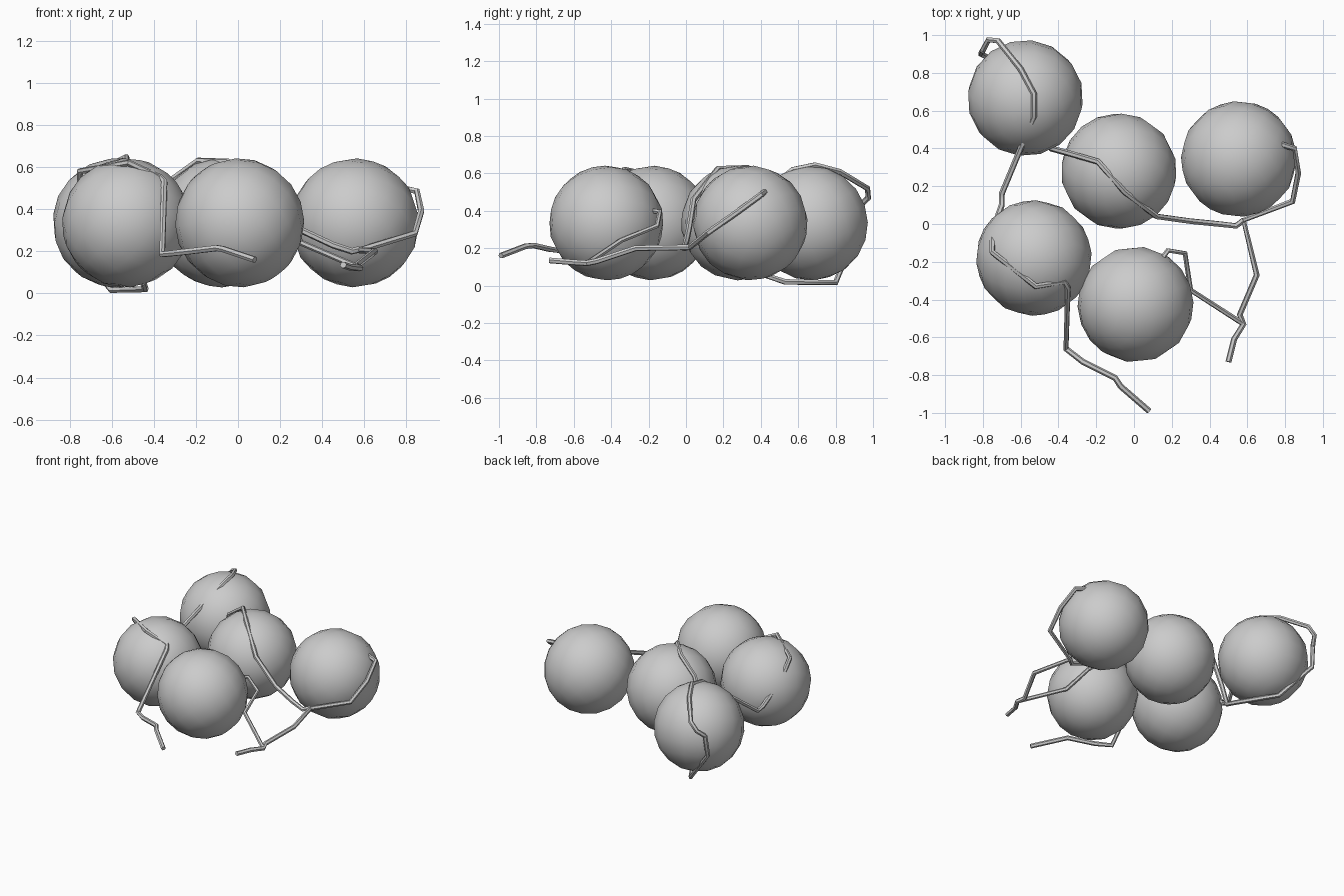
import bpy
import math

cube = bpy.data.objects.get("Cube")
if cube:
    bpy.data.objects.remove(cube, do_unlink=True)

# One plain grey for everything
grey = bpy.data.materials.new("plain_grey")
grey.use_nodes = True
colour = (0.6, 0.6, 0.6, 1)
grey.diffuse_color = colour
grey.node_tree.nodes["Principled BSDF"].inputs["Base Color"].default_value = colour


def ball(name, x, y, tilt, turn):
    """Low-poly smooth ball resting just above the ground."""
    bpy.ops.mesh.primitive_uv_sphere_add(
        segments=16, ring_count=10, radius=0.307, location=(x, y, 0.335),
        rotation=(math.radians(tilt), 0, math.radians(turn)))
    obj = bpy.context.object
    obj.name = name
    obj.data.materials.append(grey)
    bpy.ops.object.shade_smooth()


def wire(name, points, radius=0.016):
    """Bent round wire through the given points."""
    curve = bpy.data.curves.new(name, "CURVE")
    curve.dimensions = "3D"
    curve.bevel_depth = radius
    curve.bevel_resolution = 1
    curve.use_fill_caps = True
    spline = curve.splines.new("POLY")
    spline.points.add(len(points) - 1)
    for p, co in zip(spline.points, points):
        p.co = (*co, 1)
    obj = bpy.data.objects.new(name, curve)
    bpy.context.collection.objects.link(obj)
    bpy.ops.object.select_all(action="DESELECT")
    obj.select_set(True)
    bpy.context.view_layer.objects.active = obj
    bpy.ops.object.convert(target="MESH")
    obj = bpy.context.object
    obj.data.materials.append(grey)
    bpy.ops.object.shade_smooth_by_angle(angle=math.radians(50))


# Balls
ball("back_right_ball", -0.575, 0.667, 20, 15)
ball("middle_ball", -0.08, 0.28, 35, 40)
ball("back_left_ball", 0.555, 0.344, 50, -30)
ball("front_right_ball", -0.53, -0.18, 50, 60)
ball("front_left_ball", 0.008, -0.426, 40, -70)

# Wire from the open front end, over the right-hand balls
wire("right_wire", [
    (0.08, -0.99, 0.16), (-0.07, -0.86, 0.21), (-0.10, -0.815, 0.215),
    (-0.27, -0.73, 0.195), (-0.36, -0.66, 0.185), (-0.35, -0.34, 0.53),
    (-0.37, -0.305, 0.55), (-0.52, -0.33, 0.62), (-0.75, -0.15, 0.58),
    (-0.75, -0.04, 0.45), (-0.70, 0.10, 0.30), (-0.70, 0.16, 0.29),
    (-0.53, 0.57, 0.62), (-0.53, 0.69, 0.645), (-0.60, 0.82, 0.61),
    (-0.72, 0.97, 0.52), (-0.77, 0.975, 0.47), (-0.80, 0.92, 0.42),
])

# Wire under the back ball and over the middle one
wire("middle_wire", [
    (-0.80, 0.92, 0.42), (-0.81, 0.90, 0.27), (-0.60, 0.80, 0.016),
    (-0.44, 0.53, 0.02), (-0.45, 0.44, 0.05), (-0.44, 0.40, 0.20),
    (-0.33, 0.37, 0.53), (-0.19, 0.33, 0.63), (-0.05, 0.17, 0.625),
    (0.12, 0.04, 0.46), (0.30, 0.015, 0.30), (0.45, 0.0, 0.23),
    (0.54, -0.01, 0.20), (0.58, 0.02, 0.21),
])

# Wire around the back left ball, on to the front tip
wire("left_wire", [
    (0.78, 0.42, 0.50), (0.85, 0.40, 0.485), (0.87, 0.27, 0.39),
    (0.84, 0.12, 0.285), (0.58, 0.02, 0.205), (0.65, -0.27, 0.20),
    (0.56, -0.48, 0.13), (0.58, -0.53, 0.12), (0.53, -0.61, 0.125),
    (0.50, -0.73, 0.135),
])

# Thin wire hooked around the front left ball
wire("front_wire", [
    (0.15, -0.18, 0.40), (0.18, -0.14, 0.395), (0.27, -0.155, 0.32),
    (0.30, -0.35, 0.24), (0.58, -0.53, 0.12),
], 0.014)
